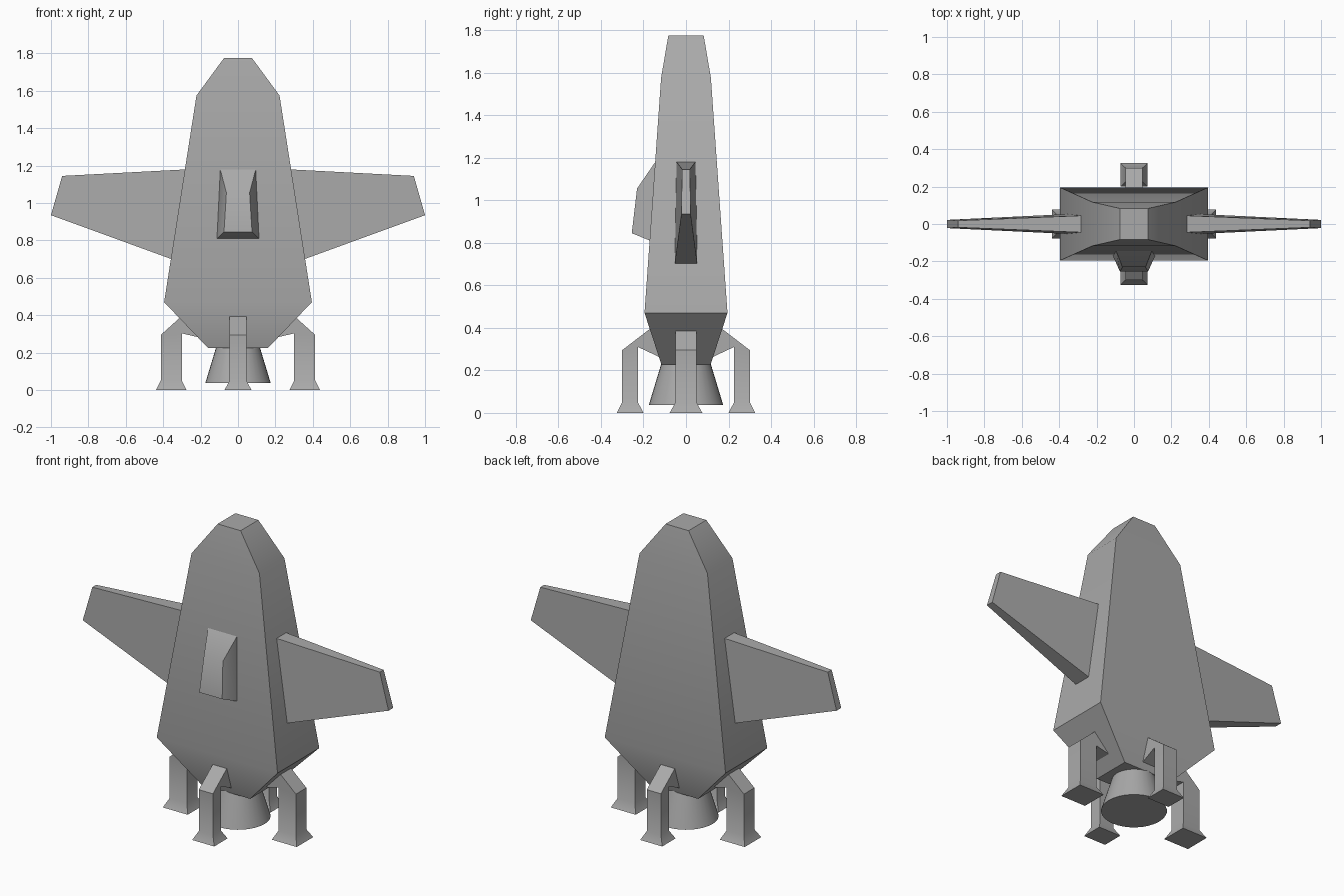
import bpy, bmesh, math

if "Cube" in bpy.data.objects:
    bpy.data.objects.remove(bpy.data.objects["Cube"])

grey = bpy.data.materials.new("hull grey")
grey.diffuse_color = (0.4, 0.4, 0.4, 1)
grey.use_nodes = True
grey.node_tree.nodes["Principled BSDF"].inputs["Base Color"].default_value = grey.diffuse_color


def finish(name, bm):
    bmesh.ops.recalc_face_normals(bm, faces=bm.faces)
    me = bpy.data.meshes.new(name)
    bm.to_mesh(me)
    bm.free()
    me.materials.append(grey)
    ob = bpy.data.objects.new(name, me)
    bpy.context.collection.objects.link(ob)
    bpy.ops.object.select_all(action='DESELECT')
    ob.select_set(True)
    bpy.context.view_layer.objects.active = ob
    bpy.ops.object.shade_smooth_by_angle(angle=math.radians(30))
    return ob


def loft(name, rings):
    """Closed solid through a list of equally sized rings of points."""
    bm = bmesh.new()
    loops = [[bm.verts.new(p) for p in ring] for ring in rings]
    n = len(loops[0])
    for a, b in zip(loops, loops[1:]):
        for i in range(n):
            j = (i + 1) % n
            bm.faces.new((a[i], a[j], b[j], b[i]))
    bm.faces.new(loops[0])
    bm.faces.new(loops[-1])
    return finish(name, bm)


# Hull: rectangular sections (z, half width, half depth)
hull = [(0.225, 0.16, 0.115), (0.47, 0.395, 0.195),
        (1.575, 0.222, 0.117), (1.775, 0.075, 0.083)]
loft("hull", [[(-w, -d, z), (w, -d, z), (w, d, z), (-w, d, z)] for z, w, d in hull])

# Raised block on the front: outer ring, surface ring, then sunk into the hull
block = [
    [(0.062, -0.23, 1.055), (0.075, -0.255, 0.845)],
    [(0.095, -0.144, 1.18), (0.113, -0.17, 0.81)],
    [(0.095, -0.10, 1.18), (0.113, -0.12, 0.81)],
]
loft("front_block", [[(-t[0], t[1], t[2]), t, b, (-b[0], b[1], b[2])] for t, b in block])

# Wings: (x, z, half thickness) of the top and bottom edge at root and tip
wing = [((0.20, 1.184, 0.048), (0.25, 0.662, 0.058)),
        ((0.94, 1.145, 0.018), (1.0, 0.935, 0.022))]
for side, s in (("left", -1), ("right", 1)):
    loft(side + "_wing", [[(s * t[0], -t[2], t[1]), (s * t[0], t[2], t[1]),
                           (s * b[0], b[2], b[1]), (s * b[0], -b[2], b[1])]
                          for t, b in wing])


def leg(name, angle, sections):
    """Sections are (inner r, z), (outer r, z), half width; turned about z."""
    c, s = math.cos(angle), math.sin(angle)
    rings = []
    for (ri, zi), (ro, zo), w in sections:
        ring = [(ri, -w, zi), (ro, -w, zo), (ro, w, zo), (ri, w, zi)]
        rings.append([(r * c - t * s, r * s + t * c, z) for r, t, z in ring])
    loft(name, rings)


# Landing legs: foot, ankle, knee, arm end inside the hull
side_leg = [((0.275, 0), (0.438, 0), 0.077), ((0.30, 0.05), (0.413, 0.05), 0.049),
            ((0.30, 0.303), (0.413, 0.295), 0.049), ((0.20, 0.28), (0.285, 0.41), 0.049)]
end_leg = [((0.20, 0), (0.325, 0), 0.072), ((0.226, 0.05), (0.30, 0.05), 0.046),
           ((0.226, 0.31), (0.30, 0.295), 0.046), ((0.12, 0.26), (0.15, 0.41), 0.046)]
leg("right_leg", 0, side_leg)
leg("left_leg", math.pi, side_leg)
leg("back_leg", math.pi / 2, end_leg)
leg("front_leg", -math.pi / 2, end_leg)

# Engine bell
N = 32
loft("engine_bell", [[(r * math.cos(2 * math.pi * i / N), r * math.sin(2 * math.pi * i / N), z)
                      for i in range(N)] for r, z in ((0.175, 0.037), (0.115, 0.235))])
